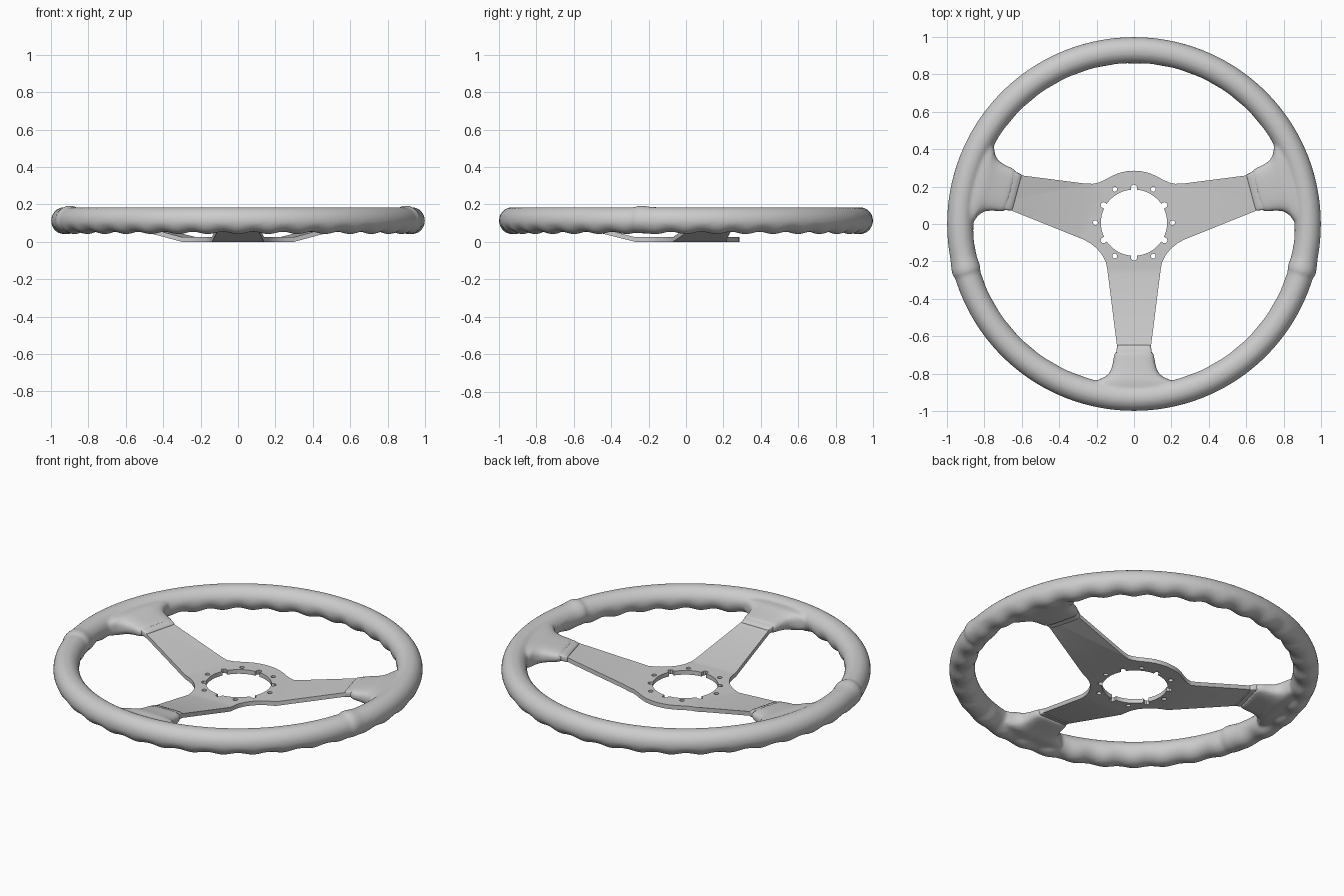
import bpy, bmesh
from math import sin, cos, pi, radians, degrees, exp, copysign
from mathutils import Vector

if "Cube" in bpy.data.objects:
    bpy.data.objects.remove(bpy.data.objects["Cube"])

SPOKES = [(radians(15), 1.0), (radians(165), 1.0), (radians(270), 0.9)]
FOLD, SLOPE, THICK = 0.27, 0.25, 0.025


def add_object(name, bm):
    bmesh.ops.recalc_face_normals(bm, faces=bm.faces)
    mesh = bpy.data.meshes.new(name)
    bm.to_mesh(mesh)
    bm.free()
    ob = bpy.data.objects.new(name, mesh)
    bpy.context.collection.objects.link(ob)
    return ob


def smooth(ob, angle):
    bpy.ops.object.select_all(action='DESELECT')
    ob.select_set(True)
    bpy.context.view_layer.objects.active = ob
    bpy.ops.object.shade_smooth_by_angle(angle=radians(angle))


def loft(bm, rings, closed=False):
    vs = [[bm.verts.new(p) for p in r] for r in rings]
    n, m = len(vs), len(vs[0])
    for i in range(n if closed else n - 1):
        a, b = vs[i], vs[(i + 1) % n]
        for j in range(m):
            k = (j + 1) % m
            bm.faces.new((a[j], a[k], b[k], b[j]))
    if not closed:
        bm.faces.new(vs[0])
        bm.faces.new(vs[-1])


def spoke_ring(ang, u, half_w, half_t, z, power, n=48):
    """Rounded-box cross-section standing across a spoke at distance u."""
    pts = []
    for j in range(n):
        a = 2 * pi * j / n
        w = half_w * copysign(abs(cos(a)) ** power, cos(a))
        h = half_t * copysign(abs(sin(a)) ** power, sin(a))
        pts.append((u * cos(ang) - w * sin(ang), u * sin(ang) + w * cos(ang), z + h))
    return pts


def plate_z(u):
    return THICK / 2 + max(0, u - FOLD) * SLOPE


# Rim with finger grips underneath and two raised collars
bm = bmesh.new()
rings = []
for i in range(360):
    t = radians(i)
    d = degrees(t - 2 * pi if t > 1.5 * pi else t)
    if 90 < d <= 270:
        d = 180 - d
    d += 15
    bump = 0.008 * exp(-(d / 2.6) ** 2) if d > -1.5 else 0
    ring = []
    for j in range(32):
        p = 2 * pi * j / 32
        grip = 0.013 * (0.5 - 0.5 * cos(36 * t)) * max(0, -sin(p) - 0.2 * cos(p))
        r = 0.0705 + bump - grip
        R = 0.929 + r * cos(p)
        ring.append((R * cos(t), R * sin(t), 0.113 + r * 1.03 * sin(p)))
    rings.append(ring)
loft(bm, rings, closed=True)

# Flared sleeves that carry each spoke into the rim
SLEEVE = [(.68, .108, .026), (.70, .119, .032), (.75, .127, .040), (.79, .141, .047),
          (.815, .168, .053), (.83, .205, .056), (.845, .232, .057), (.90, .235, .055)]
for ang, k in SPOKES:
    loft(bm, [spoke_ring(ang, u, w * k, h, 0.113, 0.6) for u, w, h in SLEEVE])
rim = add_object("grip_rim", bm)
mod = rim.modifiers.new("blend", 'REMESH')
mod.mode = 'VOXEL'
mod.voxel_size = 0.01
mod.use_smooth_shade = True
mod = rim.modifiers.new("soften", 'SMOOTH')
mod.factor = 0.5
mod.iterations = 5

# Collar bands where the sleeves end on the metal
for n, (ang, k) in enumerate(SPOKES):
    bm = bmesh.new()
    band = [(.648, .096, .016), (.652, .1, .02), (.672, .104, .021), (.69, .106, .021)]
    loft(bm, [spoke_ring(ang, u, w * k, h, plate_z(u), 0.35) for u, w, h in band])
    smooth(add_object(f"spoke_band_{n + 1}", bm), 40)

# Spoke plate outline, right half mirrored to the left
half = [(0, .285), (.04, .282), (.08, .273), (.12, .256), (.16, .234), (.19, .221), (.22, .215),
        (.26, .216), (.62, .262), (.72, .275), (.76, .105), (.68, .082), (.27, -.083),
        (.235, -.102), (.2, -.13), (.17, -.165), (.15, -.205), (.143, -.24), (.09, -.66), (.085, -.75)]
outline = half + [(-x, y) for x, y in reversed(half[1:])]

CY = 0.007
hole = []
for k in range(6):
    base = 30 + 60 * k
    notch = [(-4.8, .177), (-4.4, .194), (-2, .203), (2, .203), (4.4, .194), (4.8, .177)]
    notch += [(a, .177) for a in range(9, 55, 4)]
    hole += [(r * cos(radians(base + a)), CY + r * sin(radians(base + a))) for a, r in notch]
loops = [outline, hole]
for k in range(6):
    cx, cy = .206 * cos(k * pi / 3), CY + .206 * sin(k * pi / 3)
    loops.append([(cx + .013 * cos(j * pi / 8), cy + .013 * sin(j * pi / 8)) for j in range(16)])

curve = bpy.data.curves.new("plate_outline", 'CURVE')
curve.dimensions = '2D'
curve.fill_mode = 'BOTH'
curve.extrude = THICK / 2
for pts in loops:
    sp = curve.splines.new('POLY')
    sp.points.add(len(pts) - 1)
    for p, (x, y) in zip(sp.points, pts):
        p.co = (x, y, 0, 1)
    sp.use_cyclic_u = True
tmp = bpy.data.objects.new("plate_outline", curve)
bpy.context.collection.objects.link(tmp)
dg = bpy.context.evaluated_depsgraph_get()
flat = bpy.data.meshes.new_from_object(tmp.evaluated_get(dg))
bpy.data.objects.remove(tmp)

# Fold the three spokes upward from the flat hub
bm = bmesh.new()
bm.from_mesh(flat)
bmesh.ops.remove_doubles(bm, verts=bm.verts, dist=1e-5)
dirs = [Vector((cos(a), sin(a), 0)) for a, _ in SPOKES]
for d in dirs:
    bmesh.ops.bisect_plane(bm, geom=bm.verts[:] + bm.edges[:] + bm.faces[:],
                           plane_co=d * FOLD, plane_no=d, dist=1e-5)
for v in bm.verts:
    u = max(v.co.x * d.x + v.co.y * d.y for d in dirs)
    v.co.z += plate_z(u)
smooth(add_object("spoke_plate", bm), 25)
